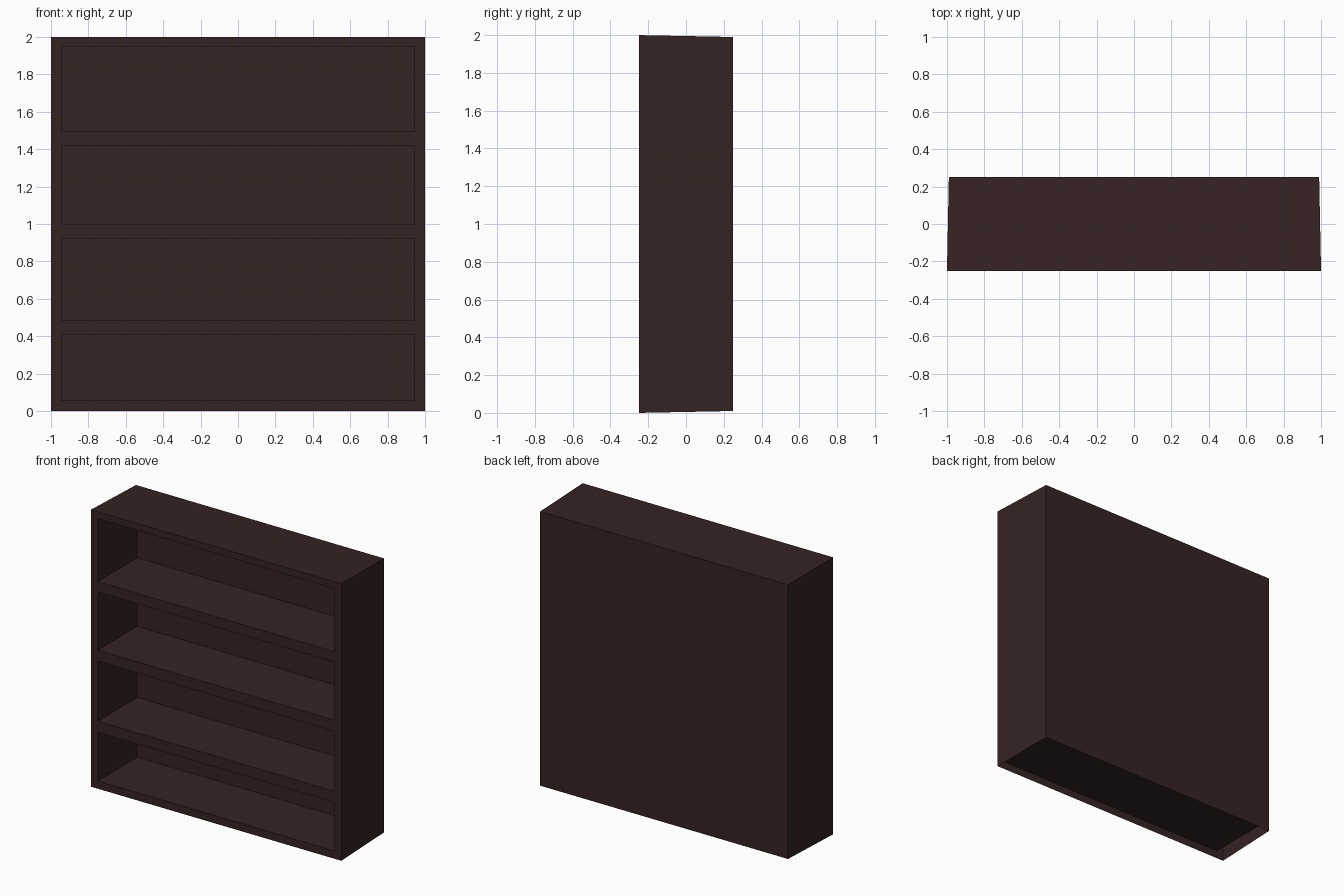
import bpy, bmesh

if "Cube" in bpy.data.objects:
    bpy.data.objects.remove(bpy.data.objects["Cube"])

wood = bpy.data.materials.new("dark_brown_wood")
wood.diffuse_color = (0.037, 0.0168, 0.0168, 1)
wood.use_nodes = True
wood.node_tree.nodes["Principled BSDF"].inputs["Base Color"].default_value = wood.diffuse_color

FRONT, BACK, INNER = -0.25, 0.25, 0.2     # y of front frame, rear panel, compartment backs
SIDE = 0.945                              # half width of the openings
OPENINGS = [(0.056, 0.407), (0.487, 0.92), (1.0, 1.42), (1.495, 1.95)]


def make(name, quads):
    """One flat-shaded object from a few quads."""
    bm = bmesh.new()
    for quad in quads:
        bm.faces.new([bm.verts.new(p) for p in quad])
    bmesh.ops.remove_doubles(bm, verts=bm.verts, dist=1e-5)
    mesh = bpy.data.meshes.new(name)
    bm.to_mesh(mesh)
    bm.free()
    mesh.materials.append(wood)
    ob = bpy.data.objects.new(name, mesh)
    bpy.context.collection.objects.link(ob)
    return ob


def ring(x, z0, z1, y):
    """Rectangle corners, counter-clockwise seen from the front."""
    return [(-x, y, z0), (x, y, z0), (x, y, z1), (-x, y, z1)]


def walls(a, b, sides):
    """Outward-facing walls between front ring a and back ring b."""
    return [(a[i], b[i], b[(i + 1) % 4], a[(i + 1) % 4]) for i in sides]


# Outer case: slightly narrower at the back, open underneath
front = ring(1.0, 0.0, 2.0, FRONT)
back = ring(0.99, 0.01, 1.99, BACK)
make("outer_case", walls(front, back, (1, 2, 3)) + [back[::-1]])

# Front frame: two stiles and the rails between the openings
frame = []
levels = [0.0] + [z for pair in OPENINGS for z in pair] + [2.0]
for i, (z0, z1) in enumerate(zip(levels, levels[1:])):
    for x0, x1 in ((-1, -SIDE), (-SIDE, SIDE), (SIDE, 1)):
        if i % 2 and x0 == -SIDE:
            continue                      # opening
        frame.append([(x0, FRONT, z0), (x1, FRONT, z0), (x1, FRONT, z1), (x0, FRONT, z1)])
make("front_frame", frame)

# Shelf compartments: pockets running back from each opening, facing inward
for n, (z0, z1) in enumerate(OPENINGS, 1):
    a, b = ring(SIDE, z0, z1, FRONT), ring(SIDE, z0, z1, INNER)
    make(f"shelf_compartment_{n}", [q[::-1] for q in walls(a, b, range(4))] + [b])
